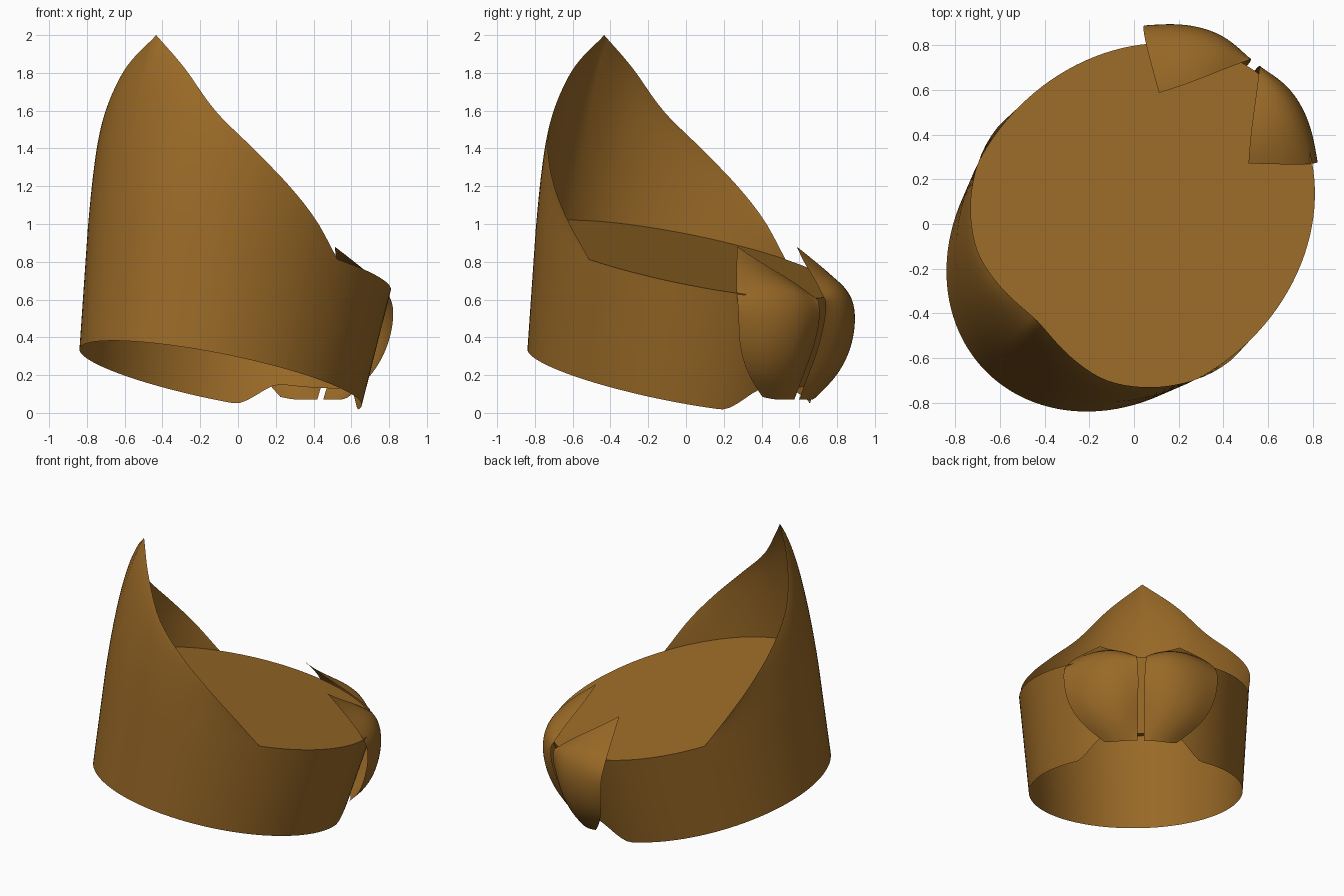
import bpy, bmesh, math
from mathutils import Vector

if "Cube" in bpy.data.objects:
    bpy.data.objects.remove(bpy.data.objects["Cube"])

brown = bpy.data.materials.new("golden_brown")
brown.diffuse_color = (0.32, 0.142, 0.02, 1)
brown.use_nodes = True
brown.node_tree.nodes["Principled BSDF"].inputs["Base Color"].default_value = brown.diffuse_color
R2 = math.sqrt(0.5)


def to_world(u, v, z):
    """u runs along the +x+y diagonal (mirror plane), v across it."""
    return Vector(((u + v) * R2, (u - v) * R2, z))


def make_object(name, bm, smooth=True):
    bmesh.ops.remove_doubles(bm, verts=bm.verts, dist=0.0005)
    bmesh.ops.recalc_face_normals(bm, faces=bm.faces)
    for f in bm.faces:
        f.smooth = smooth
    me = bpy.data.meshes.new(name)
    bm.to_mesh(me)
    bm.free()
    me.materials.append(brown)
    ob = bpy.data.objects.new(name, me)
    bpy.context.collection.objects.link(ob)
    return ob


def grid(rows, closed=False):
    bm = bmesh.new()
    vs = [[bm.verts.new(p) for p in r] for r in rows]
    n = len(rows[0])
    for a, b in zip(vs, vs[1:]):
        for i in range(n if closed else n - 1):
            j = (i + 1) % n
            bm.faces.new((a[i], a[j], b[j], b[i]))
    return bm


def disc_point(t, k=1.0):
    u = 0.01 + 0.865 * k * math.cos(t)
    return to_world(u, 0.735 * k * math.sin(t), 0.815 - 0.24 * u)


# Upper rim of the tall back: angle from the peak, then u, v, z
RIM = [(0, -.612, 0, 2.0), (23, -.62, .226, 1.82), (39, -.58, .41, 1.6),
       (55, -.46, .573, 1.4), (69, -.30, .686, 1.2), (79.6, -.15, .735, 1.02),
       (90, .01, .735, .8126)]


def rim_point(t):
    phi = math.degrees(t) - 180
    side = 1 if phi < 0 else -1
    phi = abs(phi)
    if phi >= 89.9:
        return disc_point(t)
    i = max(k for k in range(6) if RIM[k][0] <= phi)
    p = [Vector(RIM[min(max(k, 0), 6)][1:]) for k in range(i - 1, i + 3)]
    x = [RIM[min(max(k, 0), 6)][0] for k in range(i - 1, i + 3)]
    h = x[2] - x[1]
    s = (phi - x[1]) / h
    m1 = (p[2] - p[0]) / (x[2] - x[0]) * h
    m2 = (p[3] - p[1]) / (x[3] - x[1]) * h
    q = (p[1] * (2*s**3 - 3*s*s + 1) + m1 * (s**3 - 2*s*s + s)
         + p[2] * (3*s*s - 2*s**3) + m2 * (s**3 - s*s))
    return to_world(q.x, side * q.y, q.z)


def base_point(t):
    u = -0.13 + 0.805 * math.cos(t)
    p = to_world(u, 0.685 * math.sin(t), 0.158 - 0.24 * u)
    # Lower rim is notched upward behind the pads
    off = abs(math.degrees(math.atan2(p.y, p.x)) - 54)
    s = min(max((38 - off) / 20, 0), 1)
    return p.lerp(disc_point(t), 0.22 * s * s * (3 - 2 * s))


# Wall: flared slanted tube whose back sweeps up to a point
N = 120
angles = [2 * math.pi * i / N for i in range(N)]
rows = [[base_point(t).lerp(disc_point(t), k / 5) for t in angles] for k in range(6)]
for k in range(1, 15):
    s = k / 14
    row = []
    for t in angles:
        a, c = disc_point(t), rim_point(t)
        d = c - a
        b = a + Vector((d.x * .43, d.y * .43, d.z * .77))
        row.append(a * (1 - s)**2 + b * 2 * s * (1 - s) + c * s * s)
    rows.append(row)
make_object("wall", grid(rows, True))

# Flat slanted deck closing the tube
bm = bmesh.new()
bm.faces.new([bm.verts.new(disc_point(t)) for t in angles])
deck = make_object("deck", bm, False)

# Two rounded pads on the low end: p outward, q sideways, z
PAD = [[(.895, .03, .60), (.78, .10, .70), (.64, .18, .79), (.53, .255, .88)],
       [(.905, .03, .58), (.885, .18, .67), (.80, .34, .70), (.70, .485, .66)],
       [(.905, .02, .50), (.935, .18, .53), (.865, .36, .53), (.735, .50, .54)],
       [(.865, .02, .35), (.905, .17, .33), (.835, .36, .33), (.715, .48, .37)],
       [(.79, .02, .20), (.83, .14, .18), (.78, .29, .18), (.70, .39, .21)],
       [(.73, .02, .07), (.73, .10, .07), (.71, .17, .07), (.68, .23, .085)]]
ax = math.radians(51.8)
ca, sa = math.cos(ax), math.sin(ax)
for name, side in (("right_pad", 1), ("left_pad", -1)):
    pts = []
    for r in PAD:
        row = []
        for p, q, z in r:
            q = q * side - 0.02
            row.append(Vector((p * ca + q * sa, p * sa - q * ca, z)))
        pts.append(row)
    pad = make_object(name, grid(pts))
    sub = pad.modifiers.new("round", 'SUBSURF')
    sub.levels = sub.render_levels = 3
    sub.boundary_smooth = 'PRESERVE_CORNERS'
